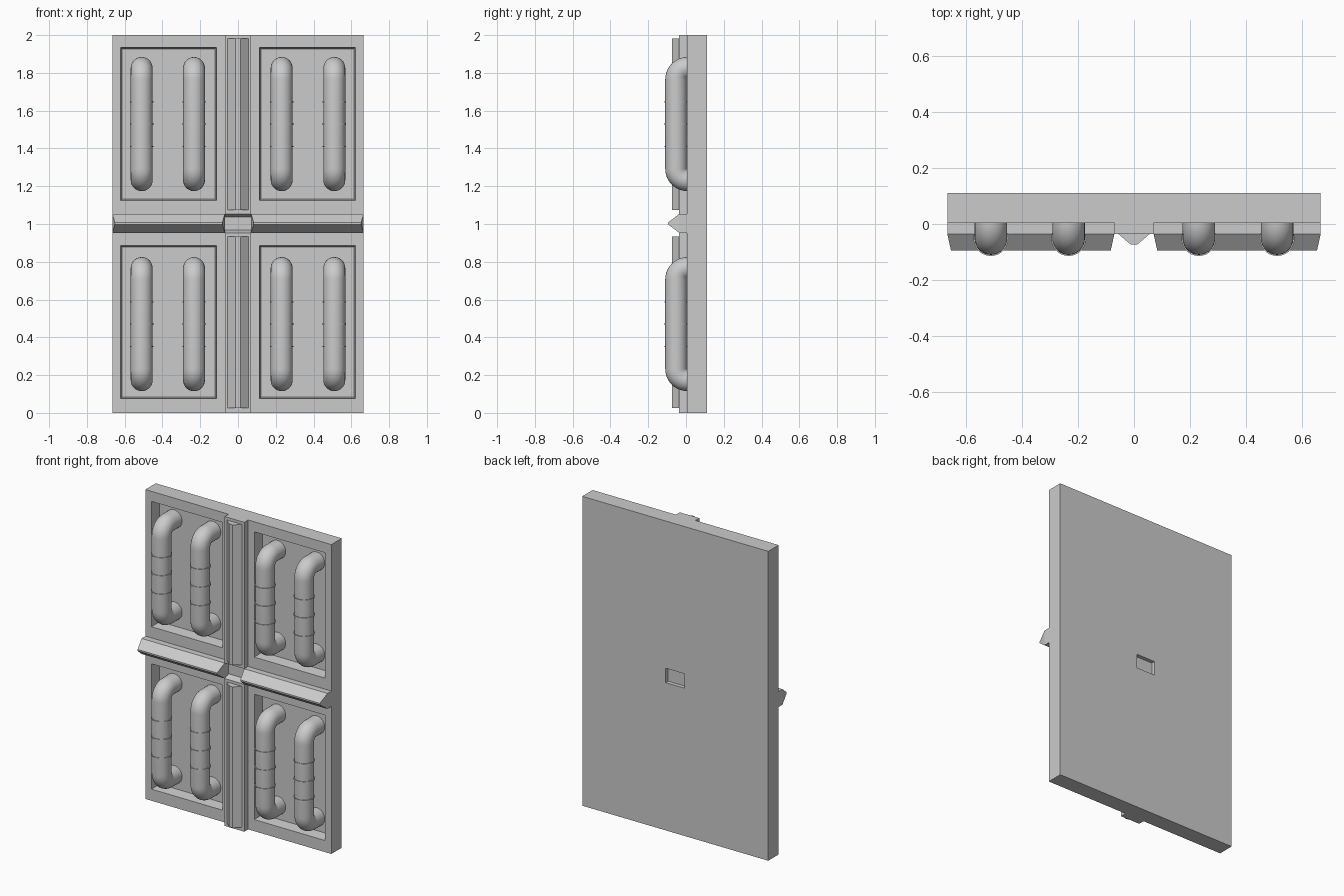
import bpy, bmesh, math

if "Cube" in bpy.data.objects:
    bpy.data.objects.remove(bpy.data.objects["Cube"])

FRONT, BACK, STRIP = 0.004, 0.11, -0.036
SIDES = 28


def loft(name, rings, smooth=False):
    """Skin a list of equal-length point rings and cap both ends."""
    bm = bmesh.new()
    loops = [[bm.verts.new(p) for p in r] for r in rings]
    n = len(loops[0])
    for a, b in zip(loops, loops[1:]):
        for i in range(n):
            j = (i + 1) % n
            bm.faces.new((a[i], a[j], b[j], b[i]))
    bm.faces.new(loops[0])
    bm.faces.new(loops[-1])
    bmesh.ops.recalc_face_normals(bm, faces=bm.faces)
    me = bpy.data.meshes.new(name)
    bm.to_mesh(me)
    bm.free()
    ob = bpy.data.objects.new(name, me)
    bpy.context.collection.objects.link(ob)
    if smooth:
        bpy.ops.object.select_all(action='DESELECT')
        ob.select_set(True)
        bpy.context.view_layer.objects.active = ob
        bpy.ops.object.shade_smooth_by_angle(angle=math.radians(40))
    return ob


def rect(x0, x1, z0, z1, y):
    return [(x0, y, z0), (x1, y, z0), (x1, y, z1), (x0, y, z1)]


def cut(target, rings):
    cutter = loft("cutter", rings)
    cutter.hide_render = True
    cutter.hide_set(True)
    mod = target.modifiers.new("recess", 'BOOLEAN')
    mod.operation = 'DIFFERENCE'
    mod.solver = 'EXACT'
    mod.object = cutter
    bpy.context.view_layer.objects.active = target
    bpy.ops.object.modifier_apply(modifier=mod.name)
    bpy.data.objects.remove(cutter)


# Back slab with four tapered recesses and a small pocket in the rear
slab = loft("wall_slab", [rect(-0.665, 0.665, 0, 2, y) for y in (FRONT, BACK)])
FLOOR, T = 0.075, 0.008
for s in (-1, 1):
    for zc in (0.48, 1.53):
        x0, x1 = s * 0.3675 - 0.2535, s * 0.3675 + 0.2535
        z0, z1 = zc - 0.405, zc + 0.405
        cut(slab, [rect(x0, x1, z0, z1, -0.05),
                   rect(x0, x1, z0, z1, FRONT),
                   rect(x0 + T, x1 - T, z0 + T, z1 - T, FLOOR)])
cut(slab, [rect(-0.068, 0.068, 0.955, 1.048, y) for y in (0.085, 0.15)])

# Horizontal ridges, left and right
for side, s in (("left", -1), ("right", 1)):
    a, b = sorted((s * 0.07, s * 0.665))
    loft("horizontal_ridge_" + side,
         [rect(a, b, 0.953, 1.053, FRONT),
          rect(a, b, 0.953, 1.053, STRIP),
          rect(a + 0.013, b - 0.013, 0.998, 1.008, -0.095)])

# Vertical strips with a bevelled ridge, lower and upper
for part, z0, z1, in0, in1, r0, r1 in (
        ("lower", 0, 0.953, 0, 0.015, 0.025, 0.935),
        ("upper", 1.053, 2, -0.015, 0, 1.075, 1.982)):
    loft("vertical_strip_" + part,
         [rect(-0.07, 0.07, z0 + in0, z1 + in1, FRONT),
          rect(-0.07, 0.07, z0, z1, STRIP)])
    loft("vertical_ridge_" + part,
         [rect(-0.055, 0.055, r0, r1, STRIP),
          rect(-0.012, 0.012, r0, r1, -0.073)])


def circle(x, y, z, r, tilt):
    """Ring around a path point; tilt 0 faces up, 90 degrees faces the slab."""
    pts = []
    for i in range(SIDES):
        t = 2 * math.pi * i / SIDES
        c = r * math.sin(t)
        pts.append((x + r * math.cos(t), y + c * math.cos(tilt), z - c * math.sin(tilt)))
    return pts


# Bent pipes with three thin collars each
R, BEND, HALF = 0.058, 0.06, 0.237
AXIS = -0.052
for x in (-0.51, -0.233, 0.231, 0.51):
    for zc in (0.47, 1.529):
        upper = [(AXIS + BEND * (1 - math.cos(t)), HALF + BEND * math.sin(t), t)
                 for t in (math.pi / 2 * k / 10 for k in range(11))]
        upper.append((FLOOR + 0.01, HALF + BEND, math.pi / 2))
        path = [(y, -z, -t) for y, z, t in reversed(upper)] + upper
        loft("pipe", [circle(x, y, zc + z, R, t) for y, z, t in path], True)
        for dz, h in ((-0.118, 0.003), (0, 0.005), (0.118, 0.003)):
            loft("pipe_collar",
                 [circle(x, AXIS, zc + dz + e, R + 0.004, 0) for e in (-h, h)], True)
